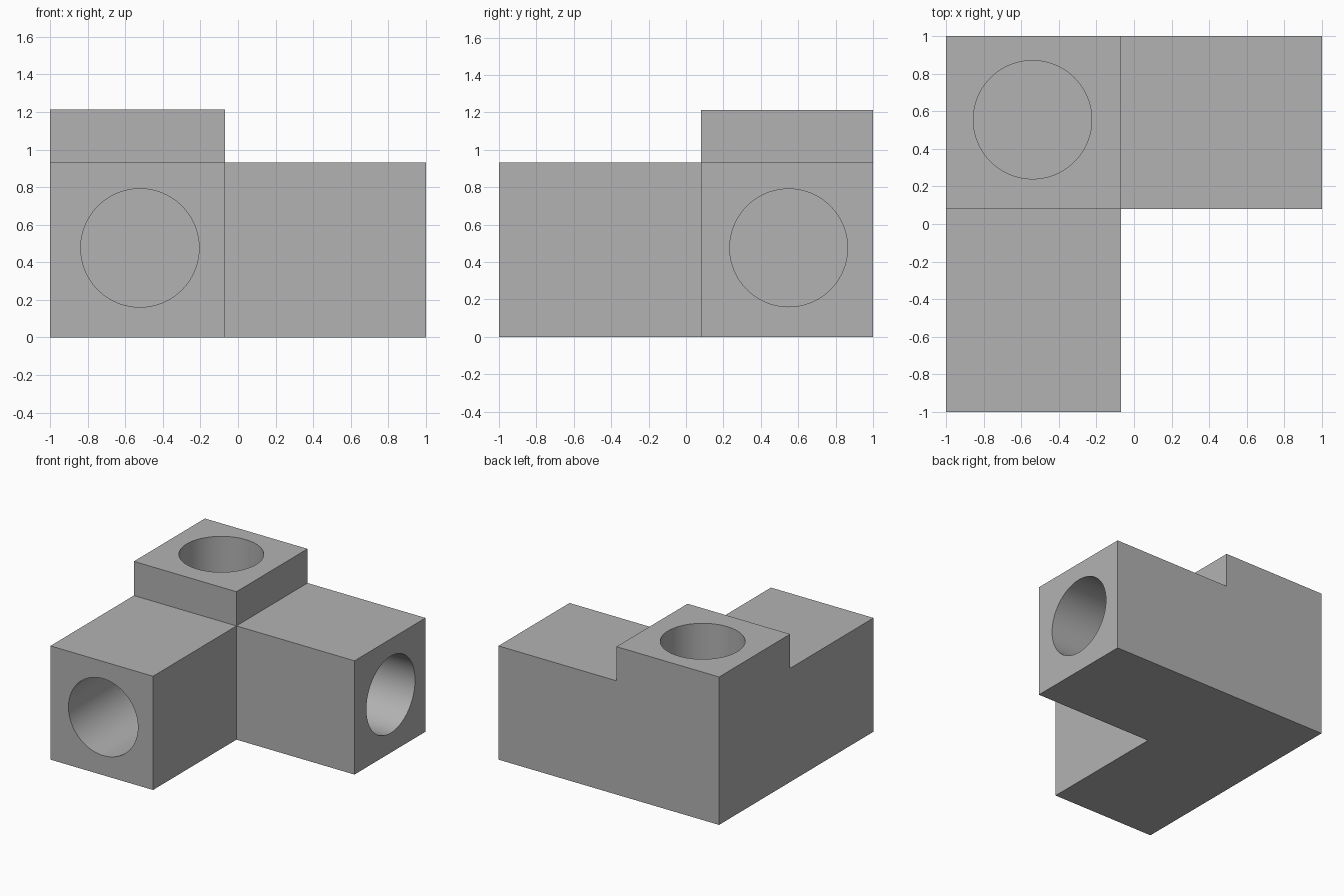
import bpy
import math
from mathutils import Vector

cube = bpy.data.objects.get("Cube")
if cube:
    bpy.data.objects.remove(cube, do_unlink=True)

grey = bpy.data.materials.new("plain grey")
grey.use_nodes = True
colour = (0.448, 0.448, 0.448, 1)
grey.diffuse_color = colour
grey.node_tree.nodes["Principled BSDF"].inputs["Base Color"].default_value = colour

INNER_X, INNER_Y = -0.07, 0.08   # inner faces of the two arms
ARM_TOP, POST_TOP = 0.932, 1.212
BORE_RADIUS, BORE_DEPTH = 0.315, 1.0


def box(name, low, high):
    """Box between two opposite corners."""
    low, high = Vector(low), Vector(high)
    bpy.ops.mesh.primitive_cube_add(size=1, location=(low + high) / 2)
    obj = bpy.context.object
    obj.name = name
    obj.scale = high - low
    bpy.ops.object.transform_apply(location=True, rotation=True, scale=True)
    obj.data.materials.append(grey)
    return obj


def boolean(target, tool, operation):
    """Apply a boolean and remove the tool object."""
    tool.hide_render = True
    mod = target.modifiers.new("boolean", "BOOLEAN")
    mod.operation = operation
    mod.solver = "EXACT"
    mod.object = tool
    bpy.context.view_layer.objects.active = target
    bpy.ops.object.modifier_apply(modifier=mod.name)
    bpy.data.objects.remove(tool, do_unlink=True)


def bore(target, mouth, rotation):
    """Blind round socket sunk from the centre of its mouth."""
    bpy.ops.mesh.primitive_cylinder_add(
        vertices=96, radius=BORE_RADIUS, depth=2 * BORE_DEPTH,
        location=mouth, rotation=rotation)
    tool = bpy.context.object
    tool.data.materials.append(grey)
    boolean(target, tool, "DIFFERENCE")


# Corner body: two arms and a short upright post
body = box("corner_connector", (-1, -1, 0), (INNER_X, 1, ARM_TOP))
boolean(body, box("side_arm", (-1, INNER_Y, 0), (1, 1, ARM_TOP)), "UNION")
boolean(body, box("upright_post", (-1, INNER_Y, 0), (INNER_X, 1, POST_TOP)), "UNION")

# Round sockets in the three ends
quarter = math.pi / 2
bore(body, (-0.522, -1, 0.476), (quarter, 0, 0))
bore(body, (1, 0.549, 0.476), (0, quarter, 0))
bore(body, (-0.54, 0.555, POST_TOP), (0, 0, 0))

# Smooth bores, sharp edges
bpy.ops.object.select_all(action="DESELECT")
body.select_set(True)
bpy.context.view_layer.objects.active = body
bpy.ops.object.shade_smooth_by_angle(angle=math.radians(30))
